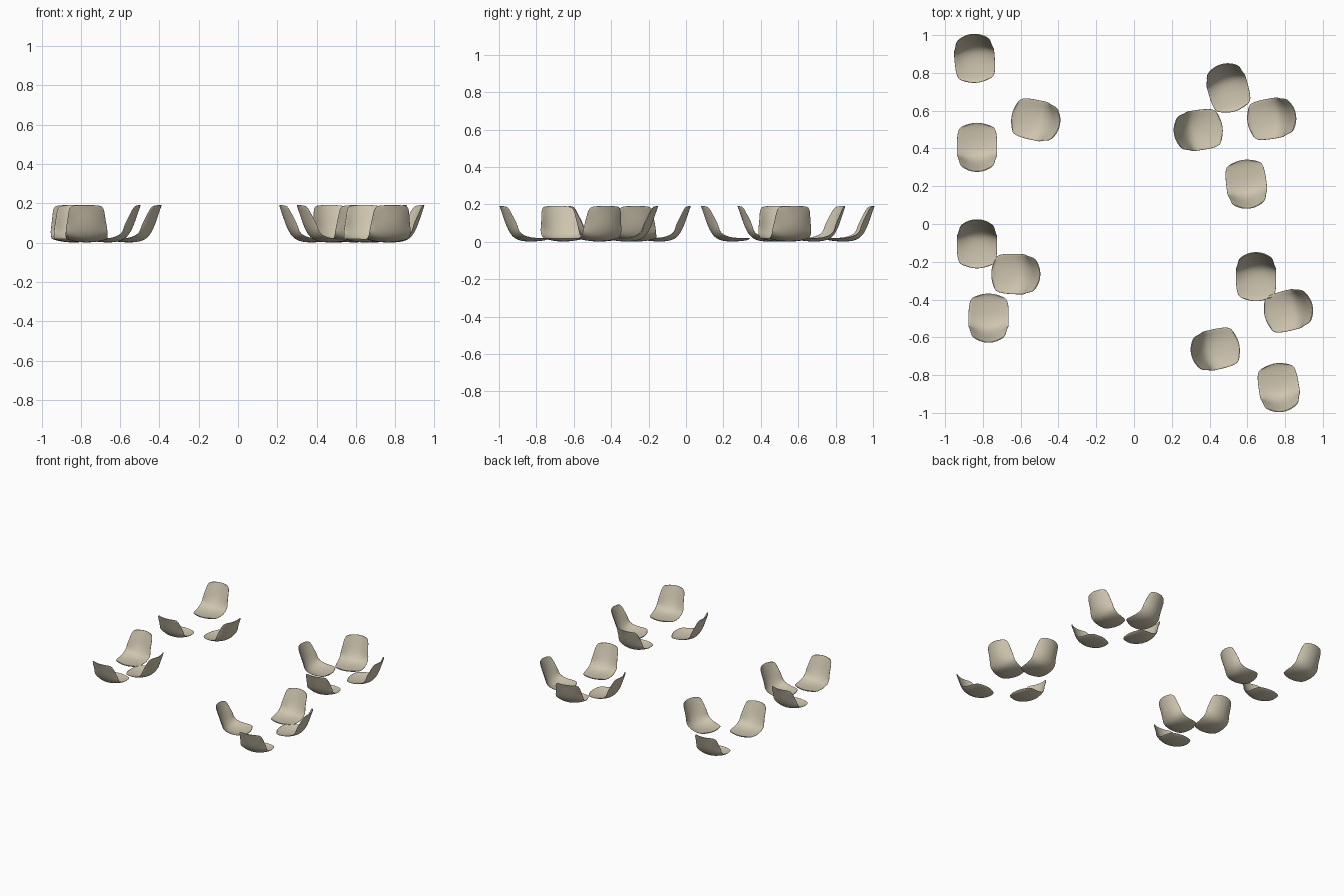
import bpy, math

if "Cube" in bpy.data.objects:
    bpy.data.objects.remove(bpy.data.objects["Cube"])

# One flat colour
mat = bpy.data.materials.new("warm beige plastic")
mat.diffuse_color = (0.62, 0.56, 0.43, 1)
mat.use_nodes = True
mat.node_tree.nodes["Principled BSDF"].inputs["Base Color"].default_value = mat.diffuse_color

# Shell profile, front lip to back top (backrest points to local +x):
# depth, height, half width, side rise, side wrap toward the front
ROWS = [
    (-.129, .019, .062, .003, -.016),
    (-.119, .012, .086, .007, -.010),
    (-.090, .007, .101, .012, 0),
    (-.050, .004, .107, .016, 0),
    (-.010, .004, .108, .020, 0),
    (.030, .010, .108, .030, 0),
    (.058, .027, .107, .035, .012),
    (.080, .058, .104, .025, .030),
    (.096, .095, .100, .010, .037),
    (.108, .130, .096, 0, .036),
    (.119, .163, .092, 0, .030),
    (.127, .185, .082, 0, .025),
    (.130, .192, .062, -.003, .018),
]
COLS = 9

# Seat shell surface
verts, faces = [], []
for d, z, w, rise, wrap in ROWS:
    for c in range(COLS):
        u = -1 + 2 * c / (COLS - 1)
        k = abs(u) ** 2.2
        verts.append((d - wrap * k, w * u, z + rise * k))
for r in range(len(ROWS) - 1):
    for c in range(COLS - 1):
        i = r * COLS + c
        faces.append((i, i + COLS, i + COLS + 1, i + 1)[::-1])
shell = bpy.data.meshes.new("seat_shell")
shell.from_pydata(verts, [], faces)
shell.materials.append(mat)
shell.polygons.foreach_set("use_smooth", [True] * len(shell.polygons))

# Seat placements: x, y, direction of the backrest in degrees
SEATS = [
    (-.844, .876, 95), (-.521, .550, -12), (-.831, .407, -90),
    (-.831, -.106, 90), (-.627, -.265, -2), (-.770, -.497, -91),
    (.497, .720, 106), (.728, .558, 10), (.341, .497, 188),
    (.595, .212, -83), (.646, -.280, 91), (.817, -.458, 14),
    (.431, -.664, 193), (.767, -.865, -81),
]
for n, (x, y, a) in enumerate(SEATS, 1):
    seat = bpy.data.objects.new(f"seat_shell_{n:02d}", shell)
    bpy.context.collection.objects.link(seat)
    seat.location = (x, y, 0)
    seat.rotation_euler.z = math.radians(a)
    solid = seat.modifiers.new("thickness", 'SOLIDIFY')
    solid.thickness = .006
    solid.offset = 0
    sub = seat.modifiers.new("smooth", 'SUBSURF')
    sub.levels = sub.render_levels = 2
